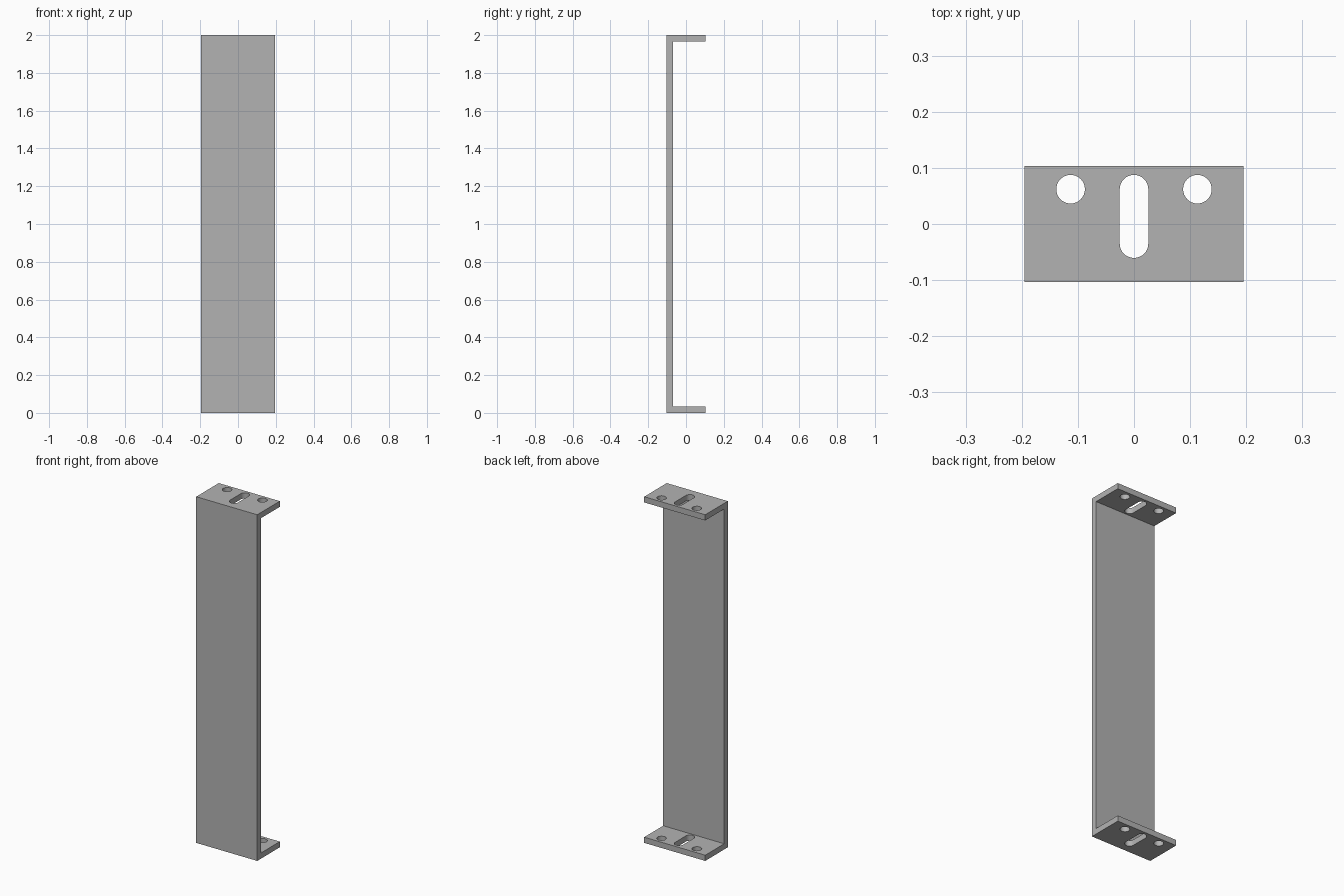
import bpy, bmesh
from math import pi, sin, cos

cube = bpy.data.objects.get("Cube")
if cube:
    bpy.data.objects.remove(cube, do_unlink=True)

WIDTH, DEPTH, HEIGHT, THICK = 0.39, 0.206, 2.0, 0.033
HOLE_R, HOLE_X, HOLE_Y, SLOT_END = 0.0255, 0.113, 0.062, -0.035

steel = bpy.data.materials.new("grey_steel")
steel.use_nodes = True
grey = (0.45, 0.45, 0.45, 1)
steel.diffuse_color = grey
steel.node_tree.nodes["Principled BSDF"].inputs["Base Color"].default_value = grey


def extrude_outline(bm, points, offset):
    """Add a closed prism by sweeping an outline along an offset."""
    face = bm.faces.new([bm.verts.new(p) for p in points])
    swept = bmesh.ops.extrude_face_region(bm, geom=[face], use_keep_orig=True)
    moved = [g for g in swept["geom"] if isinstance(g, bmesh.types.BMVert)]
    bmesh.ops.translate(bm, verts=moved, vec=offset)


def make_object(name, bm):
    bmesh.ops.recalc_face_normals(bm, faces=bm.faces[:])
    mesh = bpy.data.meshes.new(name)
    bm.to_mesh(mesh)
    bm.free()
    mesh.materials.append(steel)
    obj = bpy.data.objects.new(name, mesh)
    bpy.context.collection.objects.link(obj)
    return obj


def slot_outline(x, y_low, y_high, z, steps=16):
    """Stadium outline, or a circle when both ends coincide."""
    points = []
    for start, y in ((0, y_high), (pi, y_low)):
        for i in range(steps + (y_low != y_high)):
            a = start + pi * i / steps
            points.append((x + HOLE_R * cos(a), y + HOLE_R * sin(a), z))
    return points


# Channel bracket: a C-shaped side profile swept across the width
front, back = -DEPTH / 2, DEPTH / 2
inner = front + THICK
profile = [(front, 0), (back, 0), (back, THICK), (inner, THICK),
           (inner, HEIGHT - THICK), (back, HEIGHT - THICK),
           (back, HEIGHT), (front, HEIGHT)]
bm = bmesh.new()
extrude_outline(bm, [(-WIDTH / 2, y, z) for y, z in profile], (WIDTH, 0, 0))
bracket = make_object("channel_bracket", bm)

# Round holes and central slot, cut through both flanges
bm = bmesh.new()
for x, y_low in ((-HOLE_X, HOLE_Y), (0, SLOT_END), (HOLE_X, HOLE_Y)):
    extrude_outline(bm, slot_outline(x, y_low, HOLE_Y, -0.1), (0, 0, HEIGHT + 0.2))
cutter = make_object("hole_cutter", bm)
cutter.hide_render = True

cut = bracket.modifiers.new("mounting_holes", 'BOOLEAN')
cut.operation = 'DIFFERENCE'
cut.solver = 'EXACT'
cut.object = cutter
bpy.ops.object.select_all(action='DESELECT')
bracket.select_set(True)
bpy.context.view_layer.objects.active = bracket
bpy.ops.object.modifier_apply(modifier=cut.name)
bpy.data.objects.remove(cutter, do_unlink=True)

# Smooth hole walls, crisp edges
bpy.ops.object.shade_smooth_by_angle(angle=pi / 6)
